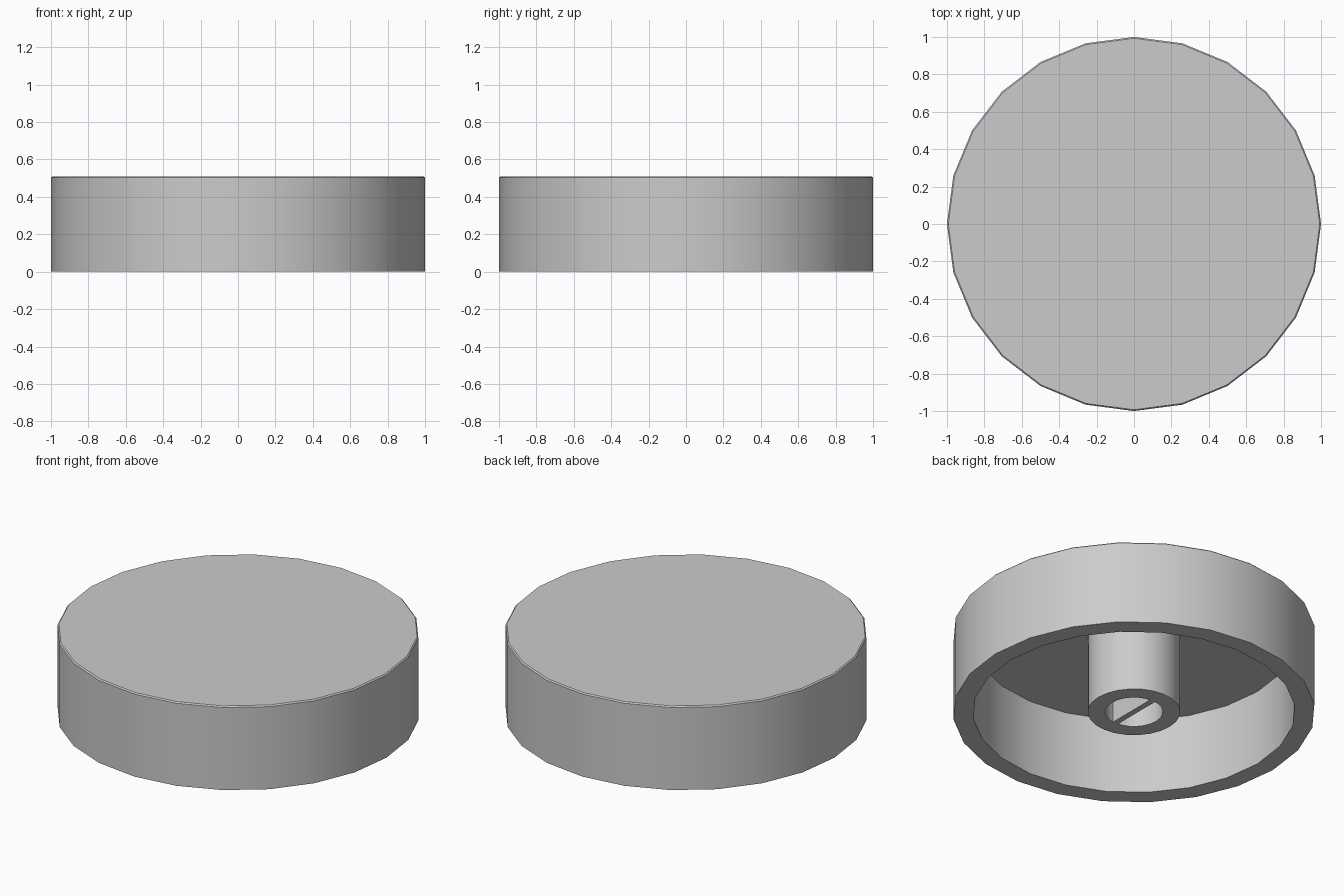
import bpy, bmesh, math

cube = bpy.data.objects.get("Cube")
if cube:
    bpy.data.objects.remove(cube, do_unlink=True)

HEIGHT, CEILING, SIDES = 0.51, 0.46, 24

grey = bpy.data.materials.new("light grey plastic")
grey.use_nodes = True
colour = (0.6, 0.6, 0.6, 1)
grey.diffuse_color = colour
grey.node_tree.nodes["Principled BSDF"].inputs["Base Color"].default_value = colour


def add_object(name, bm):
    bmesh.ops.recalc_face_normals(bm, faces=bm.faces)
    mesh = bpy.data.meshes.new(name)
    bm.to_mesh(mesh)
    bm.free()
    mesh.materials.append(grey)
    obj = bpy.data.objects.new(name, mesh)
    bpy.context.collection.objects.link(obj)
    return obj


def lathe(name, profile):
    """Revolve a (radius, height) profile about z, smooth with sharp edges."""
    bm = bmesh.new()
    verts = [bm.verts.new((r, 0, z)) for r, z in profile]
    edges = [bm.edges.new(pair) for pair in zip(verts, verts[1:])]
    bmesh.ops.spin(bm, geom=verts + edges, cent=(0, 0, 0), axis=(0, 0, 1),
                   angle=math.tau, steps=SIDES)
    bmesh.ops.remove_doubles(bm, verts=bm.verts, dist=0.0005)
    obj = add_object(name, bm)
    bpy.ops.object.select_all(action='DESELECT')
    obj.select_set(True)
    bpy.context.view_layer.objects.active = obj
    bpy.ops.object.shade_smooth_by_angle(angle=math.radians(30))
    return obj


# Knob cap: top disc, outer wall, rim, hollow underside, central hub and its bore
lathe("knob_cap", [
    (0, HEIGHT), (0.993, HEIGHT), (1, HEIGHT - 0.007), (1, 0),
    (0.89, 0), (0.89, CEILING),
    (0.256, CEILING), (0.256, 0),
    (0.16, 0), (0.16, CEILING), (0, CEILING),
])

# Thin key plate across the bore
bm = bmesh.new()
bmesh.ops.create_cube(bm, size=1)
bmesh.ops.scale(bm, vec=(0.035, 0.32, CEILING), verts=bm.verts)
bmesh.ops.translate(bm, vec=(0, 0, CEILING / 2), verts=bm.verts)
add_object("shaft_key", bm)
